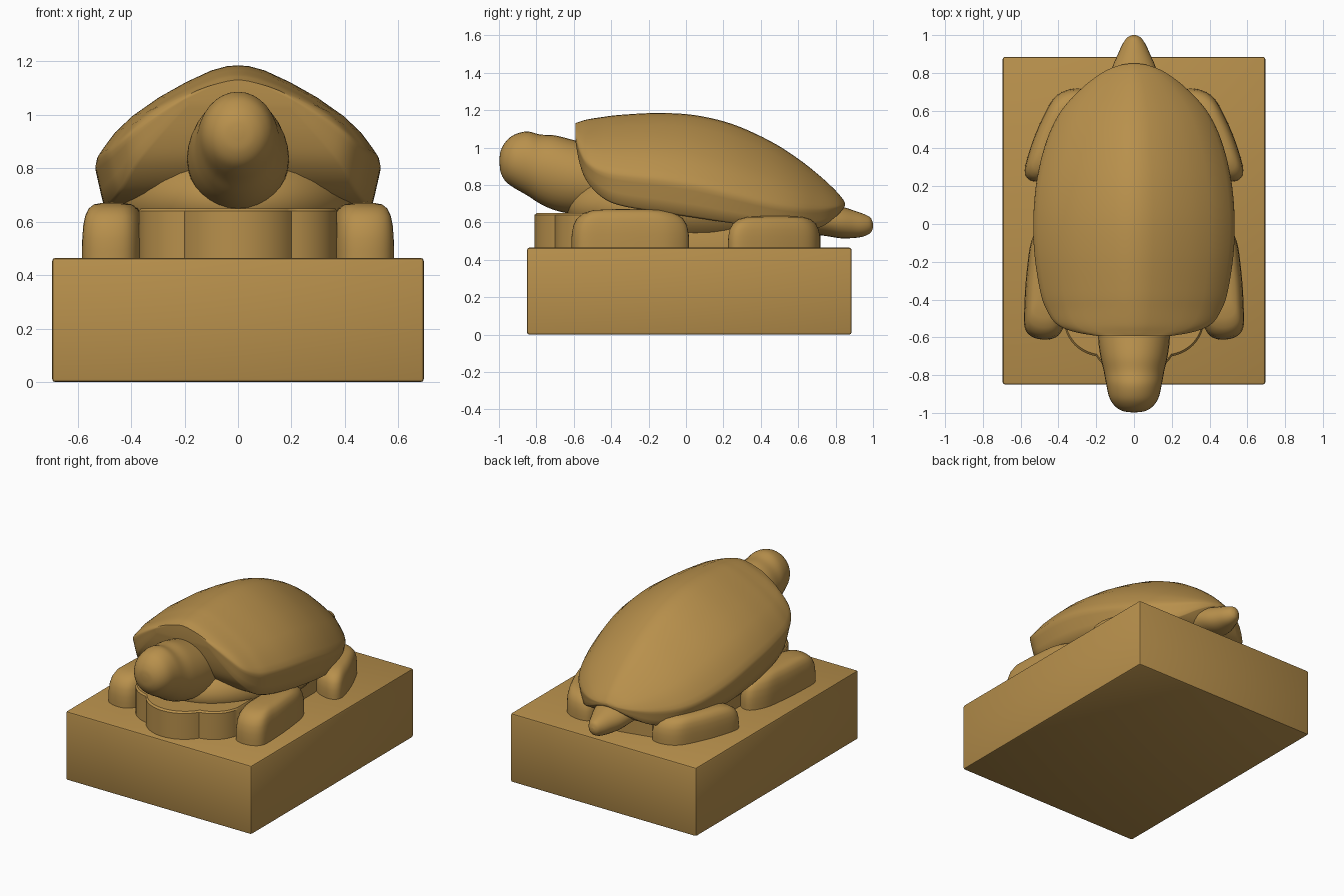
import bpy, bmesh, math
from mathutils import Vector

if "Cube" in bpy.data.objects:
    bpy.data.objects.remove(bpy.data.objects["Cube"])

bronze = bpy.data.materials.new("bronze")
bronze.diffuse_color = (0.48, 0.28, 0.072, 1)
bronze.use_nodes = True
bronze.node_tree.nodes["Principled BSDF"].inputs["Base Color"].default_value = bronze.diffuse_color


def finish(name, bm, angle=35):
    bmesh.ops.recalc_face_normals(bm, faces=bm.faces)
    me = bpy.data.meshes.new(name)
    bm.to_mesh(me)
    bm.free()
    me.materials.append(bronze)
    ob = bpy.data.objects.new(name, me)
    bpy.context.collection.objects.link(ob)
    bpy.ops.object.select_all(action='DESELECT')
    ob.select_set(True)
    bpy.context.view_layer.objects.active = ob
    bpy.ops.object.shade_smooth_by_angle(angle=math.radians(angle))
    return ob


def spline(rows, n=5, closed=False):
    """Catmull-Rom resampling of a list of tuples."""
    out, c = [], len(rows)
    for i in range(c if closed else c - 1):
        ids = [i - 1, i, i + 1, i + 2]
        ids = [k % c if closed else min(max(k, 0), c - 1) for k in ids]
        p = [Vector(rows[k]) for k in ids]
        for j in range(n):
            t = j / n
            out.append(0.5 * (2 * p[1] + (p[2] - p[0]) * t
                              + (2 * p[0] - 5 * p[1] + 4 * p[2] - p[3]) * t * t
                              + (3 * p[1] - p[0] - 3 * p[2] + p[3]) * t ** 3))
    if not closed:
        out.append(Vector(rows[-1]))
    return out


def loft(name, rings, angle=35):
    bm = bmesh.new()
    vs = [[bm.verts.new(p) for p in ring] for ring in rings]
    for a, b in zip(vs, vs[1:]):
        for i in range(len(a)):
            j = (i + 1) % len(a)
            bm.faces.new((a[i], a[j], b[j], b[i]))
    bm.faces.new(vs[0])
    bm.faces.new(vs[-1])
    return finish(name, bm, angle)


def tube(name, rows, n=32):
    """Elliptical sections along y: (y, half width, top z, bottom z)."""
    rings = []
    for y, w, t, b in spline(rows):
        rings.append([(w * math.cos(k * math.tau / n), y,
                       (t + b) / 2 + (t - b) / 2 * math.sin(k * math.tau / n))
                      for k in range(n)])
    return loft(name, rings, 60)


# plinth
bm = bmesh.new()
bmesh.ops.create_cube(bm, size=1)
for v in bm.verts:
    v.co = (v.co.x * 1.39, v.co.y * 1.735 + 0.0175, (v.co.z + 0.5) * 0.465)
bmesh.ops.bevel(bm, geom=bm.edges[:], offset=0.012, segments=2, affect='EDGES', profile=0.5)
finish("plinth", bm)


# scalloped pedestal under the body
def arc(cx, cy, r, a0, a1, n=10):
    return [(cx + r * math.cos(math.radians(a0 + (a1 - a0) * k / n)),
             cy + r * math.sin(math.radians(a0 + (a1 - a0) * k / n))) for k in range(n + 1)]


half = arc(0, -0.573, 0.237, -90, -32.4) + arc(0.17, -0.5, 0.202, -81, -8)[1:]
half += [(0.37, -0.35), (0.4, -0.15), (0.4, 0.25), (0.35, 0.5), (0.22, 0.67), (0, 0.72)]
outline = half + [(-x, y) for x, y in half[-2:0:-1]]
levels = [(1, 0.46), (1, 0.64), (0.985, 0.65)]
loft("pedestal", [[(x * s, y * s, z) for x, y in outline] for s, z in levels])

# body
bm = bmesh.new()
bmesh.ops.create_uvsphere(bm, u_segments=48, v_segments=24, radius=1)
for v in bm.verts:
    v.co = (v.co.x * 0.47, v.co.y * 0.69 + 0.05, v.co.z * 0.26 + 0.68)
finish("body", bm, 60)

# shell: sections along y (y, half width, crest z, rim z, underside z)
shell_rows = [
    (-0.592, 0.20, 1.13, 1.06, 1.04), (-0.57, 0.32, 1.138, 0.985, 0.92),
    (-0.53, 0.41, 1.15, 0.92, 0.82), (-0.45, 0.465, 1.163, 0.875, 0.735),
    (-0.35, 0.498, 1.175, 0.855, 0.69), (-0.15, 0.528, 1.185, 0.832, 0.655),
    (0.05, 0.532, 1.173, 0.80, 0.625), (0.25, 0.512, 1.125, 0.75, 0.595),
    (0.45, 0.46, 1.035, 0.70, 0.57), (0.6, 0.385, 0.94, 0.675, 0.56),
    (0.72, 0.275, 0.845, 0.67, 0.575), (0.8, 0.17, 0.77, 0.68, 0.63),
    (0.838, 0.085, 0.725, 0.69, 0.67), (0.85, 0.02, 0.705, 0.695, 0.69)]
upper = [(0, 1), (0.08, 0.99), (0.19, 0.945), (0.37, 0.82), (0.56, 0.66),
         (0.75, 0.46), (0.87, 0.29), (0.95, 0.13), (0.99, 0.04), (1, -0.03)]
lower = [(0.99, 0.2), (0.96, 0.6), (0.93, 0.95), (0.9, 1), (0, 1)]
rings = []
for y, w, t, r, b in spline(shell_rows):
    side = [(w * u, y, r + (t - r) * f) for u, f in upper]
    side += [(w * u, y, r - (r - b) * f) for u, f in lower]
    rings.append(side + [(-x, yy, z) for x, yy, z in side[-2:0:-1]])
loft("shell", rings, 50)

# head with neck
tube("head", [
    (-0.997, 0.015, 0.945, 0.915), (-0.99, 0.06, 0.985, 0.865), (-0.965, 0.10, 1.03, 0.82),
    (-0.92, 0.13, 1.068, 0.785), (-0.85, 0.147, 1.086, 0.745), (-0.78, 0.16, 1.07, 0.70),
    (-0.7, 0.178, 1.065, 0.665), (-0.6, 0.19, 1.04, 0.645), (-0.45, 0.19, 1.0, 0.64)])

# tail
tube("tail", [
    (0.65, 0.14, 0.69, 0.54), (0.75, 0.135, 0.70, 0.527), (0.83, 0.115, 0.685, 0.515),
    (0.9, 0.085, 0.663, 0.517), (0.95, 0.062, 0.645, 0.525), (0.985, 0.038, 0.627, 0.543),
    (0.998, 0.015, 0.60, 0.565), (1.0, 0.003, 0.587, 0.58)], 24)


# feet: a rounded plan outline shrinking upward into a dome
def foot(name, plan, height):
    pts = spline(plan, 6, True)
    c = sum(pts, Vector((0, 0))) / len(pts)
    steps = [(1, -0.02), (1, 0.15), (0.995, 0.35), (0.965, 0.58), (0.9, 0.76),
             (0.78, 0.9), (0.6, 0.975), (0.35, 1), (0.05, 1.005)]
    for tag, m in (("right", 1), ("left", -1)):
        loft(f"{name}_{tag}", [[(m * (c.x + (p.x - c.x) * s), c.y + (p.y - c.y) * s,
                                 0.465 + height * h) for p in pts] for s, h in steps], 60)


foot("front_foot", [(0.575, -0.56), (0.58, -0.42), (0.567, -0.24), (0.54, -0.08), (0.47, 0.015),
                    (0.38, -0.04), (0.35, -0.25), (0.355, -0.47), (0.40, -0.59), (0.5, -0.61)], 0.205)
foot("rear_foot", [(0.578, 0.27), (0.55, 0.4), (0.49, 0.55), (0.42, 0.67), (0.33, 0.715),
                   (0.24, 0.7), (0.22, 0.6), (0.3, 0.42), (0.4, 0.27), (0.52, 0.225)], 0.168)
